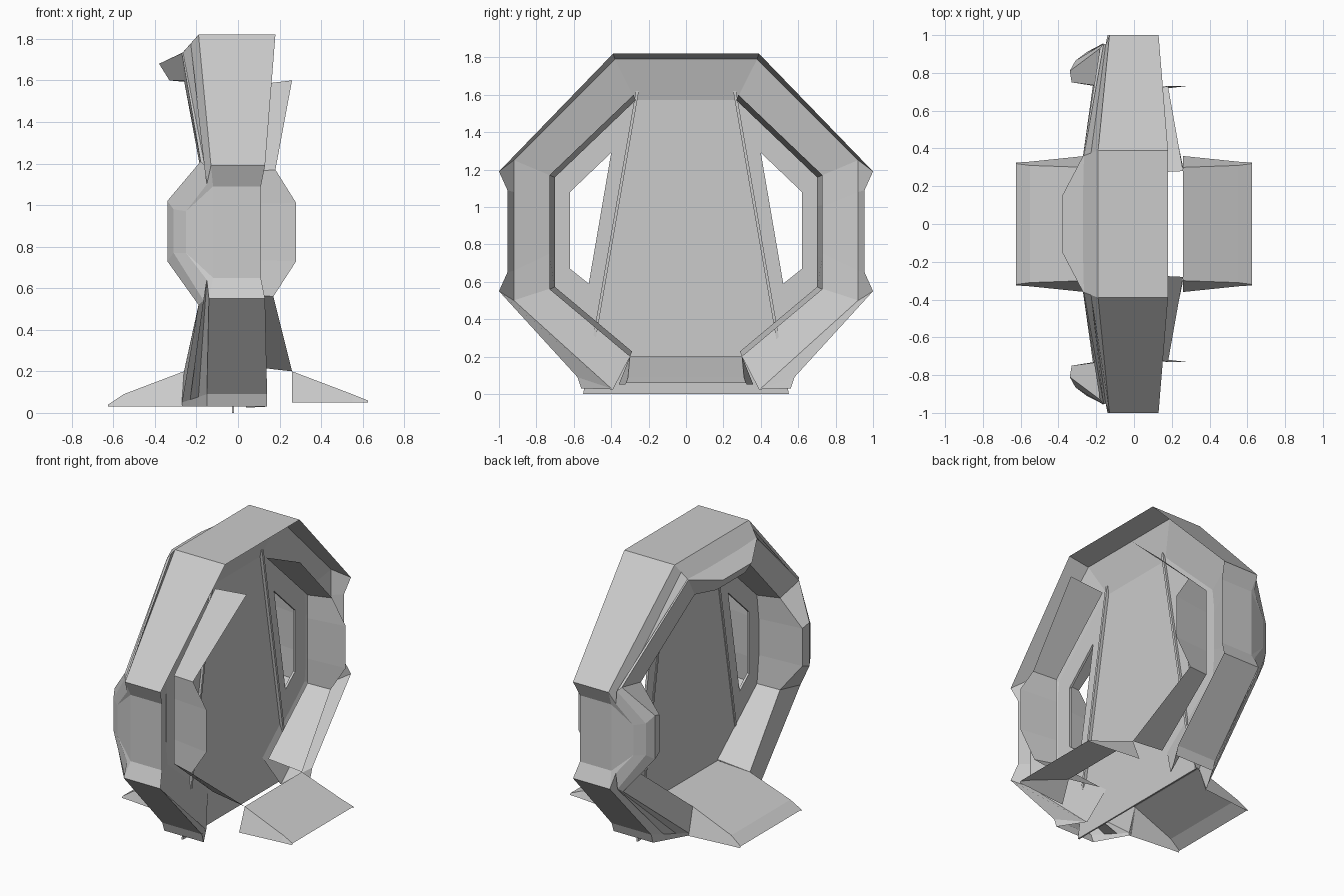
import bpy, bmesh
from mathutils import Vector

old = bpy.data.objects.get("Cube")
if old:
    bpy.data.objects.remove(old, do_unlink=True)

grey = bpy.data.materials.new("light grey")
grey.use_nodes = True
COLOUR = (0.6, 0.6, 0.6, 1)
grey.diffuse_color = COLOUR
grey.node_tree.nodes["Principled BSDF"].inputs["Base Color"].default_value = COLOUR


def loft(name, sections, ring=False, loop=False, caps=False):
    """Skin rows of points; loop closes each row, ring joins last row to first."""
    bm = bmesh.new()
    rows = [[bm.verts.new(p) for p in s] for s in sections]
    n, m = len(rows), len(rows[0])
    for i in range(n if ring else n - 1):
        a, b = rows[i], rows[(i + 1) % n]
        for j in range(m if loop else m - 1):
            k = (j + 1) % m
            bm.faces.new((a[j], a[k], b[k], b[j]))
    if caps:
        bm.faces.new(rows[0])
        bm.faces.new(rows[-1])
    bmesh.ops.recalc_face_normals(bm, faces=bm.faces)
    mesh = bpy.data.meshes.new(name)
    bm.to_mesh(mesh)
    bm.free()
    mesh.materials.append(grey)
    obj = bpy.data.objects.new(name, mesh)
    bpy.context.collection.objects.link(obj)
    return obj


def slab(name, outline, x0, x1):
    """Flat panel in the YZ plane between two x positions."""
    return loft(name, [[(x, y, z) for y, z in outline] for x in (x0, x1)],
                loop=True, caps=True)


def toward_centre(y, z, f=0.96):
    return y * f, 0.88 + (z - 0.88) * f


def flip(points):
    return [(x, -y, z) for x, y, z in points]


WALL_X, LIP_X = -0.02, 0.04


def station(near, far, outer, lip, mid, inner, bevel_a=None, bevel_b=None):
    """One cross-section of the ring: outer band, bevels, rim, inner reveal, recess."""
    o_far = Vector((far, *outer))
    b = Vector(bevel_b) if bevel_b else o_far.lerp(Vector(mid), .67)
    a = Vector(bevel_a) if bevel_a else o_far.lerp(b, .5)
    return [(near, *outer), tuple(o_far), tuple(a), tuple(b), mid, inner,
            (WALL_X, *toward_centre(*inner[1:])), (LIP_X, *lip)]


# Octagonal ring, open underneath, with bulges at the top and both sides
half = [
    station(.18, -.19, (.15, 1.82), (.15, 1.79), (-.38, .15, 1.68), (-.33, .15, 1.60),
            bevel_b=(-.27, .15, 1.73)),
    station(.18, -.19, (.39, 1.82), (.38, 1.79), (-.27, .36, 1.73), (-.26, .28, 1.60),
            bevel_b=(-.265, .362, 1.735)),
    station(.13, -.13, (1.0, 1.19), (.92, 1.25), (-.18, .93, 1.21), (-.18, .73, 1.17),
            (-.15, .95, 1.10), (-.16, .955, 1.19)),
    station(.11, -.12, (.955, 1.09), (.92, 1.08), (-.34, .81, 1.02), (-.33, .75, 1.0),
            (-.25, .91, .97), (-.31, .865, .98)),
    station(.11, -.12, (.955, .65), (.92, .66), (-.34, .81, .73), (-.33, .75, .75),
            (-.25, .91, .77), (-.31, .865, .77)),
    station(.13, -.14, (1.0, .55), (.92, .5), (-.19, .93, .52), (-.18, .73, .56),
            (-.15, .95, .64), (-.165, .955, .54)),
    station(.14, -.15, (.58, .09), (.40, .03), (-.27, .36, .05), (-.26, .30, .20)),
    station(.14, -.15, (.56, .03), (.39, .025), (-.27, .35, .03), (-.26, .30, .195)),
]
loft("octagonal_ring", [flip(s) for s in reversed(half)] + half, loop=True)

# Floor between the door and the right ramp
sill = [(-.26, .30, .2), (WALL_X, .29, .22)]
loft("threshold", [sill, flip(sill)])

# Standing flanges around the open side of the frame
edge = [(.26, .28, 1.6), (.18, .73, 1.17), (.28, .73, 1.01),
        (.28, .73, .73), (.17, .73, .56), (.26, .30, .20)]
flange = [[p, (LIP_X - .02, *toward_centre(*p[1:]))] for p in edge]
for side, label in ((1, "back"), (-1, "front")):
    loft(label + "_flange", flange if side > 0 else [flip(s) for s in flange])

# Centre door
slab("door_panel", [(-.27, 1.6), (.27, 1.6), (.55, 0), (-.55, 0)], -.03, -.02)

# Side panels with window openings, and the seams beside the door
rim = [(.27, 1.6), (.73, 1.17), (.73, .56), (.487, .35)]
hole = [(.40, 1.29), (.62, 1.08), (.62, .67), (.52, .59)]
for s, label in ((1, "back"), (-1, "front")):
    loops = [[(x, s * y, z) for y, z in pts]
             for pts, x in ((rim, -.03), (hole, -.03), (hole, -.015), (rim, -.015))]
    loft(label + "_window_panel", loops, ring=True, loop=True)
    slab(label + "_door_seam", [(s * .252, 1.62), (s * .268, 1.62),
                                (s * .52, .17), (s * .504, .17)], -.035, .0)

# Entry ramps on both sides, hollow underneath
for s, label in ((1, "left"), (-1, "right")):
    low = .05 if s > 0 else .03
    foot = [(s * .26, .36, low), (s * .55, .33, low), (s * .625, .325, low)]
    crest = [(s * .26, .30, .2), (s * .55, .31, .09), (s * .625, .32, low + .01)]
    loft(label + "_ramp", [foot, crest, flip(crest), flip(foot)])
